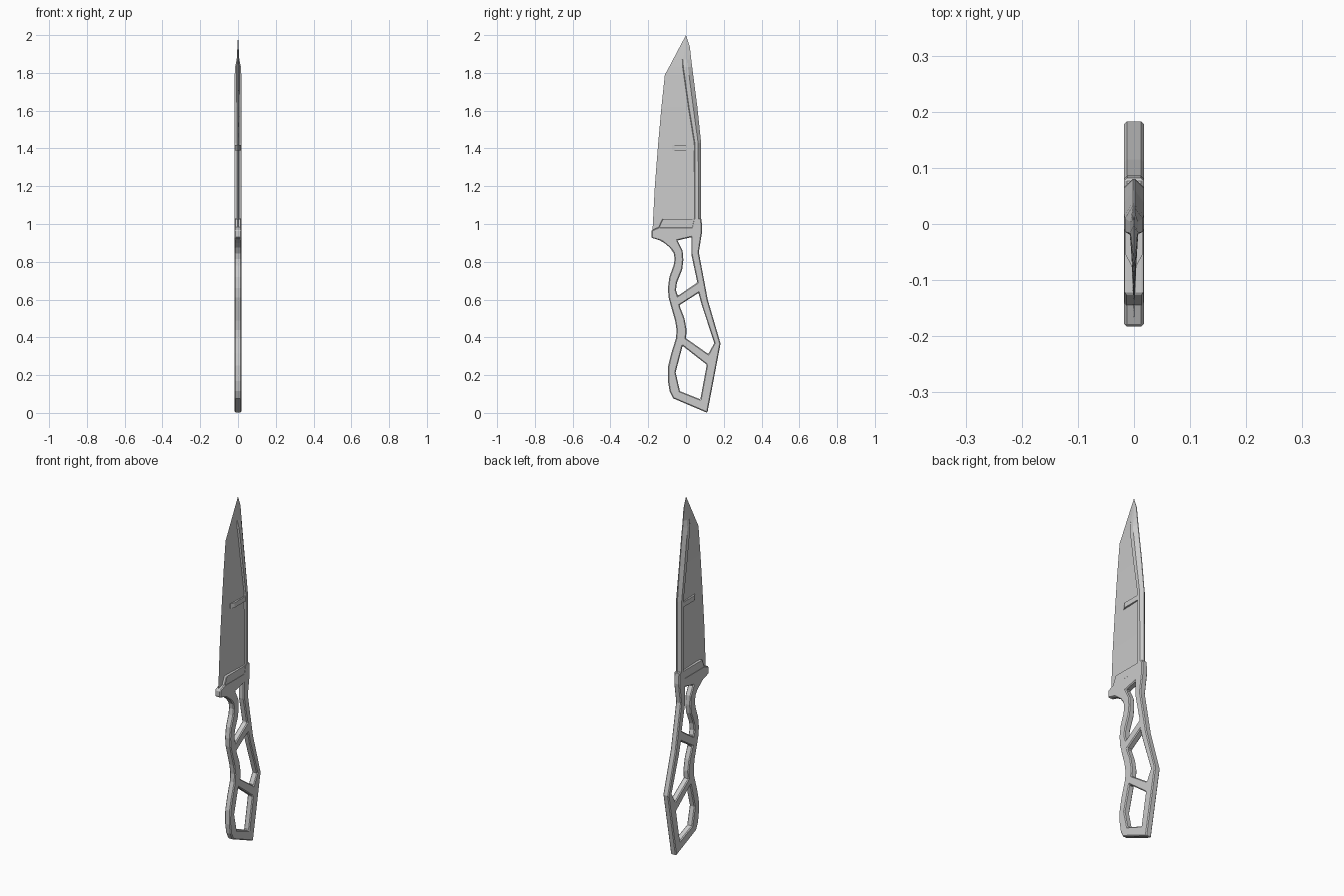
import bpy
import bmesh
from math import radians

cube = bpy.data.objects.get("Cube")
if cube:
    bpy.data.objects.remove(cube, do_unlink=True)

HALF = 0.0175  # half of the stock thickness

steel = bpy.data.materials.new("grey_steel")
steel.use_nodes = True
steel.diffuse_color = (0.6, 0.6, 0.6, 1)
steel.node_tree.nodes["Principled BSDF"].inputs["Base Color"].default_value = (0.6, 0.6, 0.6, 1)


def plate(name, loops, half, chamfer):
    """Flat plate in the side plane: first loop is the outline, the rest are holes."""
    curve = bpy.data.curves.new(name + "_profile", "CURVE")
    curve.dimensions = "2D"
    curve.fill_mode = "BOTH"
    curve.extrude = half
    for loop in loops:
        spline = curve.splines.new("POLY")
        spline.points.add(len(loop) - 1)
        for point, (y, z) in zip(spline.points, loop):
            point.co = (y, z, 0, 1)
        spline.use_cyclic_u = True
    helper = bpy.data.objects.new(name + "_helper", curve)
    bpy.context.scene.collection.objects.link(helper)
    bpy.context.view_layer.update()
    mesh = bpy.data.meshes.new_from_object(
        helper.evaluated_get(bpy.context.evaluated_depsgraph_get()))
    bpy.data.objects.remove(helper, do_unlink=True)
    bm = bmesh.new()
    bm.from_mesh(mesh)
    for v in bm.verts:
        v.co = (v.co.z, v.co.x, v.co.y)
    bmesh.ops.remove_doubles(bm, verts=bm.verts, dist=0.0001)
    bmesh.ops.recalc_face_normals(bm, faces=bm.faces)
    bm.to_mesh(mesh)
    bm.free()
    obj = finish(name, mesh)
    bevel = obj.modifiers.new("chamfer", "BEVEL")
    bevel.width = chamfer
    bevel.segments = 1
    bevel.limit_method = "ANGLE"
    bevel.angle_limit = radians(60)
    return obj


def finish(name, mesh):
    mesh.materials.clear()
    mesh.materials.append(steel)
    for poly in mesh.polygons:
        poly.use_smooth = False
        poly.material_index = 0
    obj = bpy.data.objects.new(name, mesh)
    bpy.context.scene.collection.objects.link(obj)
    return obj


def loft(name, sections):
    """Symmetric skin; each section is (z, [(y, half thickness), ...]) from edge to back."""
    bm = bmesh.new()
    rings = []
    for z, pts in sections:
        ring = [(x, y, z) for y, x in pts] + [(-x, y, z) for y, x in reversed(pts)]
        rings.append([bm.verts.new(co) for co in ring])
    n = len(rings[0])
    for a, b in zip(rings, rings[1:]):
        for i in range(n):
            j = (i + 1) % n
            bm.faces.new((a[i], a[j], b[j], b[i]))
    bm.faces.new(rings[0])
    bm.faces.new(rings[-1])
    bmesh.ops.remove_doubles(bm, verts=bm.verts, dist=0.0001)
    bmesh.ops.recalc_face_normals(bm, faces=bm.faces)
    mesh = bpy.data.meshes.new(name)
    bm.to_mesh(mesh)
    bm.free()
    return finish(name, mesh)


# Skeleton handle with finger grooves and three openings
outline = [(-0.183, 0.967), (-0.183, 0.927), (-0.145, 0.916), (-0.115, 0.9),
           (-0.085, 0.875), (-0.065, 0.845), (-0.06, 0.815), (-0.066, 0.78),
           (-0.088, 0.72), (-0.096, 0.66), (-0.092, 0.61), (-0.078, 0.56),
           (-0.058, 0.49), (-0.05, 0.44), (-0.053, 0.395), (-0.078, 0.315),
           (-0.094, 0.25), (-0.096, 0.17), (-0.087, 0.115), (-0.068, 0.077),
           (0.113, 0.0), (0.183, 0.367), (0.115, 0.6), (0.068, 0.85),
           (0.086, 0.965), (0.082, 1.03), (0.04, 1.03), (0.03, 0.985), (-0.14, 0.985)]
upper_hole = [(-0.045, 0.913), (0.028, 0.93), (0.028, 0.84), (0.06, 0.69),
              (-0.043, 0.62), (-0.053, 0.65), (-0.048, 0.69), (-0.02, 0.76),
              (-0.014, 0.81), (-0.018, 0.86)]
middle_hole = [(-0.035, 0.57), (0.066, 0.635), (0.085, 0.565), (0.15, 0.37),
               (0.118, 0.312), (0.0, 0.395), (0.003, 0.44), (-0.008, 0.5)]
lower_hole = [(-0.018, 0.355), (0.11, 0.255), (0.076, 0.072), (-0.032, 0.115),
              (-0.055, 0.215)]
plate("handle_and_guard", [outline, upper_hole, middle_hole, lower_hole], HALF, 0.005)

# Thick shoulder where the blade meets the guard
plate("blade_shoulder", [[(-0.155, 0.96), (-0.125, 1.027), (0.08, 1.027), (0.082, 0.96)]],
      HALF - 0.001, 0.003)


# Blade: thin ground wedge, then a thick rail with a bevelled back
def section(z, edge, step, rail, back, web, thick):
    return z, [(edge, 0.0), (step, web), (step + 0.004, thick), (rail, thick), (back, 0.002)]


loft("blade", [
    section(0.97, -0.177, 0.044, 0.066, 0.08, 0.009, HALF),
    section(1.2, -0.165, 0.044, 0.066, 0.08, 0.009, HALF),
    section(1.43, -0.147, 0.043, 0.064, 0.08, 0.009, HALF),
    section(1.62, -0.13, 0.012, 0.038, 0.06, 0.009, HALF),
    section(1.79, -0.112, -0.012, 0.016, 0.038, 0.008, HALF),
    section(1.83, -0.09, -0.018, 0.01, 0.033, 0.007, 0.016),
    section(1.87, -0.069, -0.02, 0.004, 0.028, 0.006, 0.007),
    section(1.94, -0.032, -0.008, 0.006, 0.02, 0.003, 0.003),
    (2.0, [(0.0, 0.0)] * 5),
])

# Cross rib standing proud of the wedge, tapering into it
rib = [(-0.075, 0.004), (-0.055, 0.015), (0.05, 0.015)]
loft("blade_cross_rib", [(1.39, rib), (1.418, rib)])
